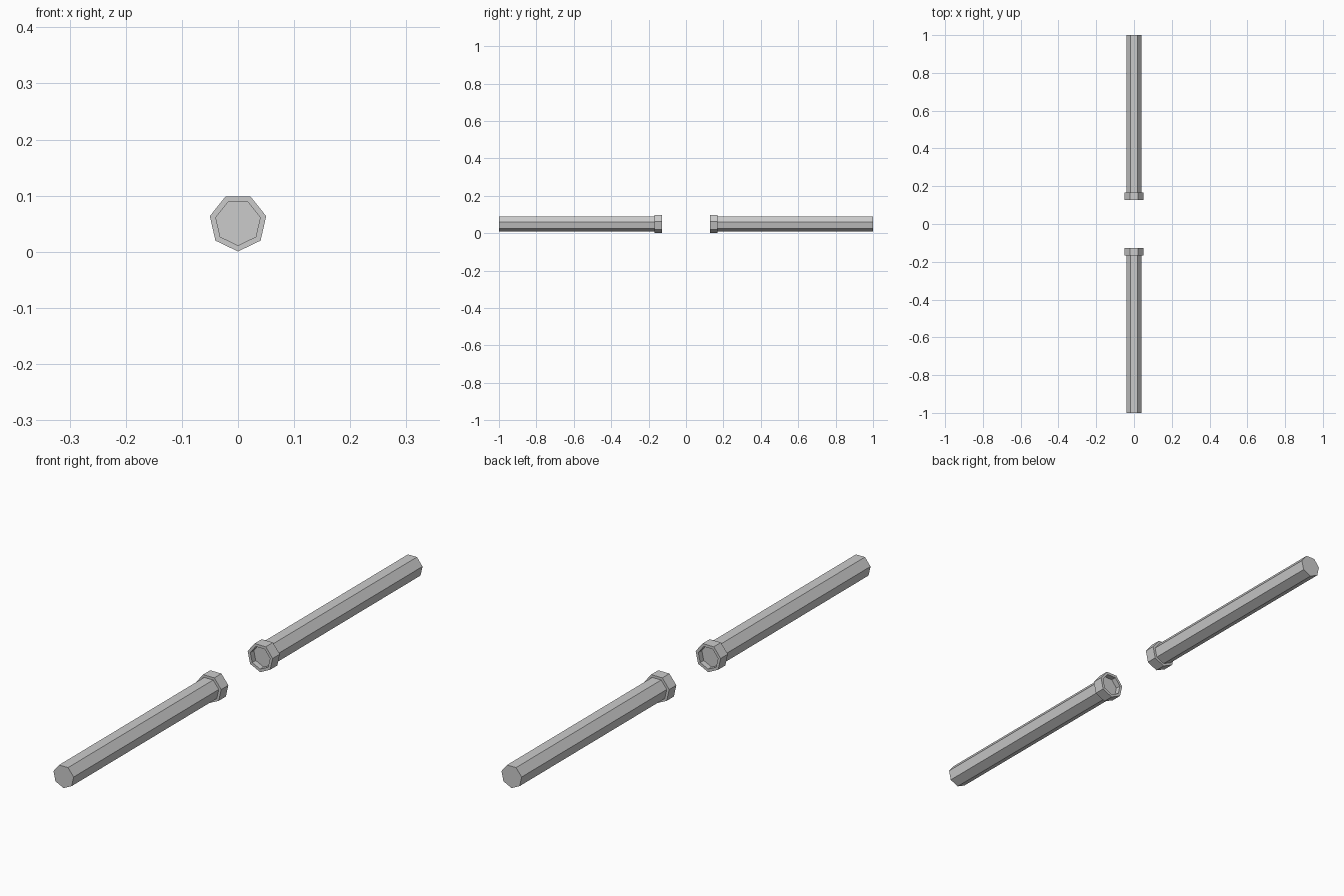
import bpy, bmesh, math

if "Cube" in bpy.data.objects:
    bpy.data.objects.remove(bpy.data.objects["Cube"])

CZ = 0.052          # height of the pipe axis
R_PIPE, R_FLANGE, R_BORE = 0.0415, 0.0515, 0.0405
Y_FACE, Y_BACK, Y_END, DEPTH = 0.127, 0.168, 1.0, 0.02


def make_pipe(name, side):
    bm = bmesh.new()
    # (radius, y) profile: bore floor, bore rim, flange, shaft, far end
    profile = [(R_BORE, Y_FACE + DEPTH), (R_BORE, Y_FACE), (R_FLANGE, Y_FACE),
               (R_FLANGE, Y_BACK), (R_PIPE, Y_BACK), (R_PIPE, Y_END)]
    rings = []
    for r, y in profile:
        ring = []
        for i in range(7):
            a = 2 * math.pi * i / 7
            ring.append(bm.verts.new((r * math.sin(a), side * y, CZ - r * math.cos(a))))
        rings.append(ring)
    for a, b in zip(rings, rings[1:]):
        for i in range(7):
            j = (i + 1) % 7
            bm.faces.new((a[i], a[j], b[j], b[i]))
    # caps: recessed floor and outer end
    bm.faces.new(rings[0])
    bm.faces.new(rings[-1])
    bmesh.ops.recalc_face_normals(bm, faces=bm.faces)
    mesh = bpy.data.meshes.new(name)
    bm.to_mesh(mesh)
    bm.free()
    obj = bpy.data.objects.new(name, mesh)
    bpy.context.collection.objects.link(obj)


make_pipe("front_pipe", -1)
make_pipe("back_pipe", 1)
